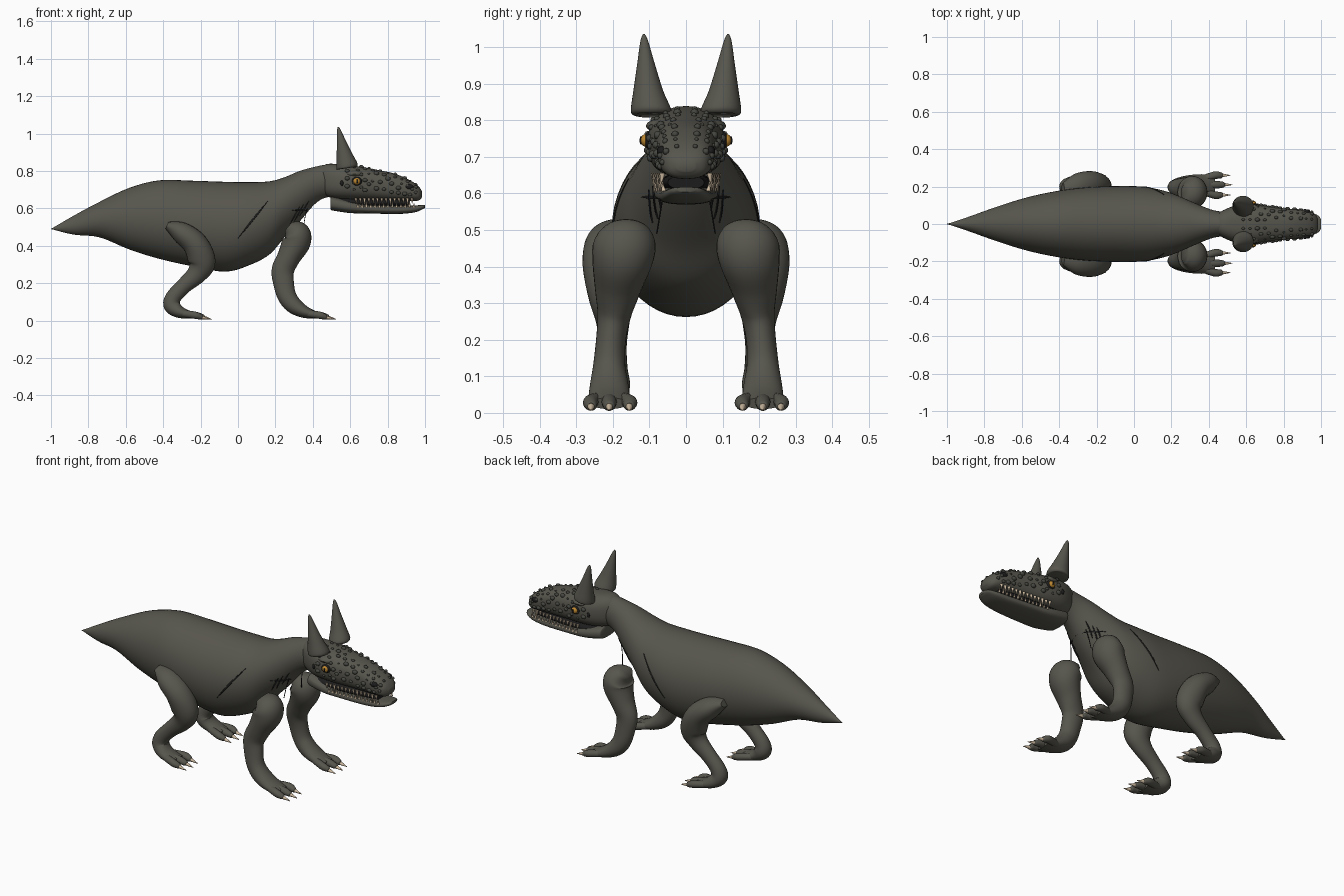
import bpy, bmesh, math, random
from mathutils import Vector, Matrix
from mathutils.bvhtree import BVHTree

if "Cube" in bpy.data.objects:
    bpy.data.objects.remove(bpy.data.objects["Cube"])
random.seed(4)


def material(name, r, g, b):
    m = bpy.data.materials.new(name)
    m.use_nodes = True
    m.diffuse_color = (r, g, b, 1)
    node = m.node_tree.nodes["Principled BSDF"]
    node.inputs["Base Color"].default_value = (r, g, b, 1)
    node.inputs["Roughness"].default_value = 0.8
    return m


HIDE = material("grey green hide", .095, .092, .074)
SCALE = material("dark scale", .06, .06, .052)
BLACK = material("near black", .012, .012, .012)
GOLD = material("amber eye", .5, .24, .03)
BONE = material("bone", .62, .5, .36)


def finish(name, bm, mat, mirror=False):
    """Turn a bmesh into a smooth object, mirrored across y when paired."""
    bmesh.ops.recalc_face_normals(bm, faces=bm.faces)
    mesh = bpy.data.meshes.new(name)
    bm.to_mesh(mesh)
    bm.free()
    mesh.materials.append(mat)
    obj = bpy.data.objects.new(name, mesh)
    bpy.context.collection.objects.link(obj)
    if mirror:
        mod = obj.modifiers.new("Mirror", 'MIRROR')
        mod.use_axis = (False, True, False)
        mod.use_mirror_merge = False
    bpy.ops.object.select_all(action='DESELECT')
    obj.select_set(True)
    bpy.context.view_layer.objects.active = obj
    bpy.ops.object.shade_smooth_by_angle(angle=math.radians(50))
    return obj


def smooth_rows(rows, steps):
    """Catmull-Rom interpolation of all numbers in the rows."""
    out = []
    for i in range(len(rows) - 1):
        quad = [rows[max(i - 1, 0)], rows[i], rows[i + 1], rows[min(i + 2, len(rows) - 1)]]
        for k in range(steps):
            t = k / steps
            out.append([b + .5 * t * (c - a + t * (2*a - 5*b + 4*c - d + t * (3*(b - c) + d - a)))
                        for a, b, c, d in zip(*quad)])
    return out + [list(rows[-1])]


def loft(bm, rows, upright=False, sides=32, power=1.0, steps=5):
    """Skin oval rings; each row is x, y, z, half width, half depth."""
    rows = smooth_rows(rows, steps)
    rings = []
    side = Vector((0, 1, 0))
    for i, (x, y, z, w, d) in enumerate(rows):
        a, b = rows[max(i - 1, 0)], rows[min(i + 1, len(rows) - 1)]
        along = Vector((b[0] - a[0], 0, b[2] - a[2])).normalized()
        up = Vector((0, 0, 1)) if upright else along.cross(side)
        ring = []
        for k in range(sides):
            c, s = math.cos(math.tau * k / sides), math.sin(math.tau * k / sides)
            c, s = (math.copysign(abs(v) ** power, v) for v in (c, s))
            p = Vector((x, y, z)) + side * c * max(w, .001) + up * s * max(d, .001)
            p.z = max(p.z, 0)
            ring.append(bm.verts.new(p))
        rings.append(ring)
    for r, q in zip(rings, rings[1:]):
        for k in range(sides):
            n = (k + 1) % sides
            bm.faces.new((r[k], r[n], q[n], q[k]))
    bm.faces.new(rings[0])
    bm.faces.new(rings[-1])


def ball(bm, pos, size, seg=14):
    m = Matrix.Translation(pos) @ Matrix.Diagonal((*size, 1))
    bmesh.ops.create_uvsphere(bm, u_segments=seg, v_segments=seg // 2, radius=1, matrix=m)


def spike(bm, base, tip, radius):
    base, tip = Vector(base), Vector(tip)
    d = tip - base
    m = Matrix.Translation((base + tip) / 2) @ d.to_track_quat('Z', 'Y').to_matrix().to_4x4()
    bmesh.ops.create_cone(bm, cap_ends=True, segments=10, radius1=radius,
                          radius2=radius * .12, depth=d.length, matrix=m)


# Body, tail and neck in one skin
bm = bmesh.new()
loft(bm, [(-1, 0, .49, 0, 0), (-.88, 0, .51, .04, .05), (-.74, 0, .54, .09, .095),
          (-.58, 0, .545, .14, .165), (-.42, 0, .54, .175, .21), (-.25, 0, .52, .196, .228),
          (-.07, 0, .502, .203, .24), (.06, 0, .518, .198, .222), (.17, 0, .55, .175, .195),
          (.25, 0, .607, .145, .16), (.33, 0, .665, .11, .135), (.41, 0, .722, .078, .1),
          (.47, 0, .745, .066, .087), (.54, 0, .74, .06, .08)], True, 48)
skin = BVHTree.FromBMesh(bm)
finish("body", bm, HIDE)

# Skull and lower jaw
bm = bmesh.new()
loft(bm, [(.44, 0, .755, .05, .065), (.48, 0, .75, .075, .088), (.55, 0, .742, .1, .093),
          (.64, 0, .735, .105, .09), (.74, 0, .725, .091, .082), (.84, 0, .713, .08, .072),
          (.92, 0, .695, .073, .055), (.965, 0, .68, .056, .038), (.985, 0, .675, .025, .015)],
     True, 40, .8)
bm.normal_update()
spots = [(v.co.copy(), v.normal.copy()) for v in bm.verts]
ball(bm, (.62, 0, .785), (.08, .11, .03), 24)
finish("skull", bm, HIDE)

bm = bmesh.new()
loft(bm, [(.495, 0, .627, .07, .033), (.51, 0, .625, .08, .037), (.6, 0, .608, .088, .033),
          (.7, 0, .597, .083, .024), (.85, 0, .593, .073, .023), (.94, 0, .597, .062, .019),
          (.985, 0, .606, .045, .012), (1, 0, .611, .025, .007)], True, 32, .75)
finish("lower_jaw", bm, HIDE)

bm = bmesh.new()
loft(bm, [(.54, 0, .63, .07, .03), (.75, 0, .63, .068, .025), (.92, 0, .63, .05, .02)], True)
finish("mouth_lining", bm, BLACK)

# Teeth: small rows above and below with longer fangs front and back
bm = bmesh.new()
for i in range(14):
    x = .63 + i * .023
    y = .088 - i * .0018
    length = .042 if i in (2, 8, 12) else .024
    spike(bm, (x, y, .655), (x + .003, y + .003, .65 - length), .008)
    spike(bm, (x + .011, y - .004, .607), (x + .012, y, .61 + length * .75), .007)
finish("teeth", bm, BONE, True)

# Scales scattered over the face, kept apart from one another
bm = bmesh.new()
random.shuffle(spots)
placed = []
for p, n in spots:
    clear = all((p - q).length > .026 for q in placed)
    if clear and .58 < p.x < .96 and p.y > .02 and n.z > -.35 and p.z > .67:
        placed.append(p)
        r = random.uniform(.005, .012)
        ball(bm, p, (r * 1.3, r, r), 10)
finish("face_scales", bm, SCALE, True)

# Nostrils, eye sockets and ear openings
bm = bmesh.new()
ball(bm, (.915, .066, .715), (.024, .014, .015))
ball(bm, (.635, .1, .745), (.029, .015, .024))
ball(bm, (.555, .1, .735), (.009, .007, .015))
finish("dark_openings", bm, BLACK, True)
bm = bmesh.new()
ball(bm, (.635, .108, .745), (.019, .017, .018), 20)
finish("eyes", bm, GOLD, True)
bm = bmesh.new()
ball(bm, (.638, .123, .745), (.005, .004, .012))
finish("pupils", bm, BLACK, True)

# Tall pointed horns
bm = bmesh.new()
loft(bm, [(.585, .095, .815, .045, .045), (.583, .095, .825, .056, .058), (.57, .103, .88, .041, .044),
          (.554, .109, .95, .025, .026), (.54, .114, 1.015, .011, .011), (.536, .115, 1.035, .003, .003)])
finish("horns", bm, HIDE, True)

# Legs with splayed toes and claws
LEGS = {
    "front": [(.27, .16, .505, .05, .03), (.305, .168, .47, .083, .075), (.31, .172, .42, .084, .078),
              (.272, .185, .34, .064, .062), (.24, .195, .27, .047, .06), (.244, .205, .2, .041, .055),
              (.262, .21, .13, .044, .05), (.30, .21, .08, .052, .045), (.36, .21, .045, .056, .032),
              (.43, .21, .026, .05, .016)],
    "rear": [(-.38, .18, .51, .04, .02), (-.31, .2, .475, .07, .055), (-.23, .21, .41, .073, .067),
             (-.193, .205, .315, .062, .073), (-.22, .2, .25, .046, .054), (-.29, .2, .185, .038, .042),
             (-.345, .2, .125, .04, .042), (-.352, .2, .08, .047, .045), (-.31, .21, .045, .052, .032),
             (-.235, .21, .026, .05, .016)],
}
for part, rows in LEGS.items():
    end = rows[-1][0]
    leg, claws = bmesh.new(), bmesh.new()
    loft(leg, rows, sides=28)
    for spread in (-.055, 0, .05):
        reach = end + (.045 if spread else .055)
        y = .21 + spread
        loft(leg, [(end - .08, .21 + spread * .5, .04, .02, .018), (end, y, .03, .021, .02),
                   (reach - .01, y, .02, .016, .015), (reach, y, .018, .009, .009)], sides=14)
        spike(claws, (reach - .012, y, .019), (reach + .04, y, .007), .012)
    finish(part + "_legs", leg, HIDE, True)
    finish(part + "_claws", claws, BONE, True)

# Scars that follow the skin of the flank and throat
bm = bmesh.new()
scars = [(0, .44, .16, .64), (.28, .52, .33, .61), (.30, .53, .35, .62), (.33, .56, .38, .64),
         (.29, .59, .38, .59)]
for x1, z1, x2, z2 in scars:
    line = []
    for k in range(9):
        t = k / 8
        x, z = x1 + (x2 - x1) * t, z1 + (z2 - z1) * t
        hit = skin.ray_cast(Vector((x, 1, z)), Vector((0, -1, 0)))[0]
        if hit:
            line.append((x, hit.y, z, .003, .0045 * math.sin(math.pi * t) + .0005))
    if len(line) > 2:
        loft(bm, line, sides=8, steps=2)
finish("scars", bm, BLACK, True)

# Thin strands hanging from the throat to the shoulders
bm = bmesh.new()
loft(bm, [(.37, .062, .6, .002, .002), (.358, .07, .55, .002, .002), (.35, .08, .49, .002, .002)], sides=6)
finish("throat_strands", bm, BLACK, True)
